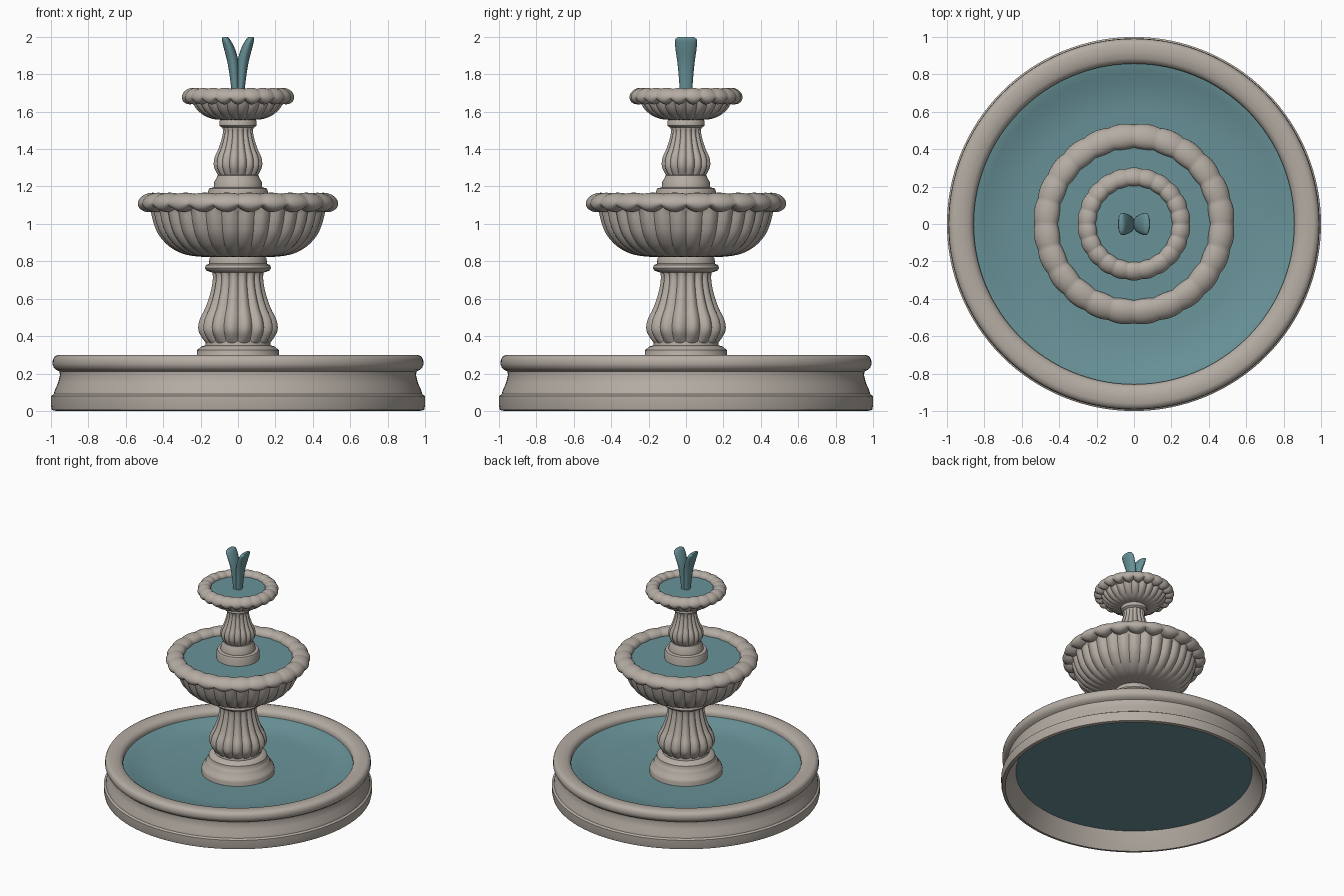
import bpy, bmesh, math
from math import pi, sin, cos

if "Cube" in bpy.data.objects:
    bpy.data.objects.remove(bpy.data.objects["Cube"])


def material(name, col):
    m = bpy.data.materials.new(name)
    m.diffuse_color = (*col, 1)
    m.use_nodes = True
    m.node_tree.nodes["Principled BSDF"].inputs["Base Color"].default_value = m.diffuse_color
    return m


STONE = material("warm grey stone", (0.46, 0.415, 0.37))
WATER = material("teal water", (0.14, 0.29, 0.315))


def finish(bm, name, mat, angle=40):
    bmesh.ops.remove_doubles(bm, verts=bm.verts, dist=1e-5)
    bmesh.ops.recalc_face_normals(bm, faces=bm.faces)
    me = bpy.data.meshes.new(name)
    bm.to_mesh(me)
    bm.free()
    me.materials.append(mat)
    me.shade_smooth()
    me.set_sharp_from_angle(angle=math.radians(angle))
    ob = bpy.data.objects.new(name, me)
    bpy.context.collection.objects.link(ob)
    return ob


def skin(name, mat, rings, closed=False, caps=False, angle=40):
    """Bridge successive rings of points."""
    bm = bmesh.new()
    vr = [[bm.verts.new(p) for p in ring] for ring in rings]
    n = len(vr[0])
    pairs = list(zip(vr, vr[1:])) + ([(vr[-1], vr[0])] if closed else [])
    for a, b in pairs:
        for i in range(n):
            j = (i + 1) % n
            bm.faces.new((a[i], a[j], b[j], b[i]))
    if caps:
        bm.faces.new(vr[0])
        bm.faces.new(vr[-1])
    return finish(bm, name, mat, angle)


def spline(pts, steps=4):
    """Catmull-Rom refinement of a profile."""
    out = []
    for i in range(len(pts) - 1):
        p0, p1, p2, p3 = pts[max(i - 1, 0)], pts[i], pts[i + 1], pts[min(i + 2, len(pts) - 1)]
        for s in range(steps):
            t = s / steps
            out.append(tuple(0.5 * (2 * b + (c - a) * t + (2 * a - 5 * b + 4 * c - d) * t * t
                                    + (3 * b - a - 3 * c + d) * t ** 3)
                             for a, b, c, d in zip(p0, p1, p2, p3)))
    return out + [pts[-1]]


def lathe(name, mat, prof, seg=96, flutes=0, depth=0.0, angle=40):
    """Turned profile of (r, z), with optional rounded flutes fading at both ends."""
    if flutes:
        seg = flutes * 10
    rings = []
    for k, (r, z) in enumerate(prof):
        fade = min(1, 3 * sin(pi * k / (len(prof) - 1))) if flutes else 0
        ring = []
        for i in range(seg):
            a = 2 * pi * i / seg
            rr = r * (1 - depth * fade * (1 - abs(sin(flutes * a / 2))))
            ring.append((rr * cos(a), rr * sin(a), z))
        rings.append(ring)
    return skin(name, mat, rings, angle=angle)


def lobed_rim(name, rc, zc, rx, rz, lobes):
    """Ring of rounded lobes, its outer edge drooping in scallops."""
    rings = []
    for k in range(24):
        t = 2 * pi * k / 24
        ring = []
        for i in range(lobes * 10):
            a = 2 * pi * i / (lobes * 10)
            g = abs(sin(lobes * a / 2)) ** 0.8
            s = 0.88 + 0.12 * g
            v = (0.45 + 0.55 * g) if sin(t) < 0 else s
            r = rc + rx * s * cos(t) - 0.15 * rx * sin(t)
            ring.append((r * cos(a), r * sin(a), zc + rz * v * sin(t)))
        rings.append(ring)
    return skin(name, STONE, rings, closed=True, angle=60)


# ground basin: moulded wall, open underneath
lathe("basin_wall", STONE, [
    (0.89, 0.13), (0.97, 0.0), (0.995, 0.005), (1.0, 0.03), (1.0, 0.08), (0.985, 0.09), (0.98, 0.11),
    (0.962, 0.15), (0.952, 0.19), (0.954, 0.21), (0.972, 0.22), (0.985, 0.232), (0.992, 0.25),
    (0.99, 0.275), (0.98, 0.292), (0.96, 0.3), (0.92, 0.3), (0.885, 0.293), (0.865, 0.28),
    (0.857, 0.26), (0.86, 0.2), (0.89, 0.13)], seg=128)

# basin water: dished top sheet and flat underside
lathe("basin_water", WATER, [(0.0, 0.18), (0.3, 0.185), (0.6, 0.198), (0.76, 0.21), (0.81, 0.235),
                             (0.865, 0.245), (0.892, 0.13), (0.0, 0.13)], seg=64, angle=60)

# lower pedestal
lathe("pedestal_foot", STONE, [
    (0.272, 0.15), (0.272, 0.215), (0.265, 0.235), (0.245, 0.25), (0.238, 0.275), (0.228, 0.29),
    (0.22, 0.3), (0.218, 0.325), (0.205, 0.337), (0.195, 0.345), (0.175, 0.35), (0.172, 0.37),
    (0.1, 0.375)], seg=64)
lathe("lower_fluted_vase", STONE, spline([
    (0.165, 0.355), (0.195, 0.39), (0.216, 0.435), (0.208, 0.49), (0.178, 0.55), (0.153, 0.62),
    (0.14, 0.68), (0.137, 0.72), (0.142, 0.755)]), flutes=16, depth=0.1)
lathe("lower_collar", STONE, [(0.12, 0.735), (0.155, 0.745), (0.17, 0.752), (0.177, 0.765), (0.172, 0.78),
                              (0.155, 0.787), (0.153, 0.815), (0.14, 0.83)], seg=64)

# large bowl
lathe("large_bowl", STONE, spline([
    (0.12, 0.822), (0.22, 0.826), (0.3, 0.842), (0.37, 0.88), (0.425, 0.94), (0.452, 1.0),
    (0.465, 1.05), (0.475, 1.1)]), flutes=32, depth=0.04)
lobed_rim("large_bowl_rim", 0.47, 1.115, 0.068, 0.052, 24)
lathe("large_bowl_water", WATER, [(0.0, 1.12), (0.45, 1.12)], seg=64)

# upper pedestal
lathe("upper_foot", STONE, [(0.16, 1.08), (0.16, 1.175), (0.153, 1.19), (0.13, 1.195), (0.127, 1.225),
                            (0.115, 1.245), (0.11, 1.26), (0.05, 1.265)], seg=64)
lathe("upper_fluted_vase", STONE, spline([
    (0.1, 1.25), (0.12, 1.28), (0.132, 1.315), (0.127, 1.355), (0.107, 1.4), (0.09, 1.45),
    (0.082, 1.49), (0.085, 1.525)]), flutes=16, depth=0.1)
lathe("upper_collar", STONE, [(0.07, 1.51), (0.09, 1.518), (0.1, 1.525), (0.1, 1.55), (0.09, 1.562)], seg=48)

# small bowl
lathe("small_bowl", STONE, spline([
    (0.07, 1.556), (0.13, 1.56), (0.18, 1.578), (0.22, 1.61), (0.243, 1.645), (0.255, 1.68)]),
    flutes=24, depth=0.06)
lobed_rim("small_bowl_rim", 0.252, 1.683, 0.05, 0.044, 22)
lathe("small_bowl_water", WATER, [(0.0, 1.69), (0.235, 1.69)], seg=48)

# twin water jet: lofted flat streams leaning apart
JET = spline([(1.66, 0.012, 0.018, 0.03), (1.78, 0.019, 0.024, 0.038), (1.87, 0.028, 0.03, 0.047),
              (1.94, 0.047, 0.029, 0.057), (1.985, 0.064, 0.022, 0.058), (2.0, 0.07, 0.013, 0.038)])
for side, name in ((-1, "left_water_jet"), (1, "right_water_jet")):
    skin(name, WATER, [[(side * (cx + rx * cos(2 * pi * i / 20)), ry * sin(2 * pi * i / 20), z)
                        for i in range(20)] for z, cx, rx, ry in JET], caps=True, angle=50)
